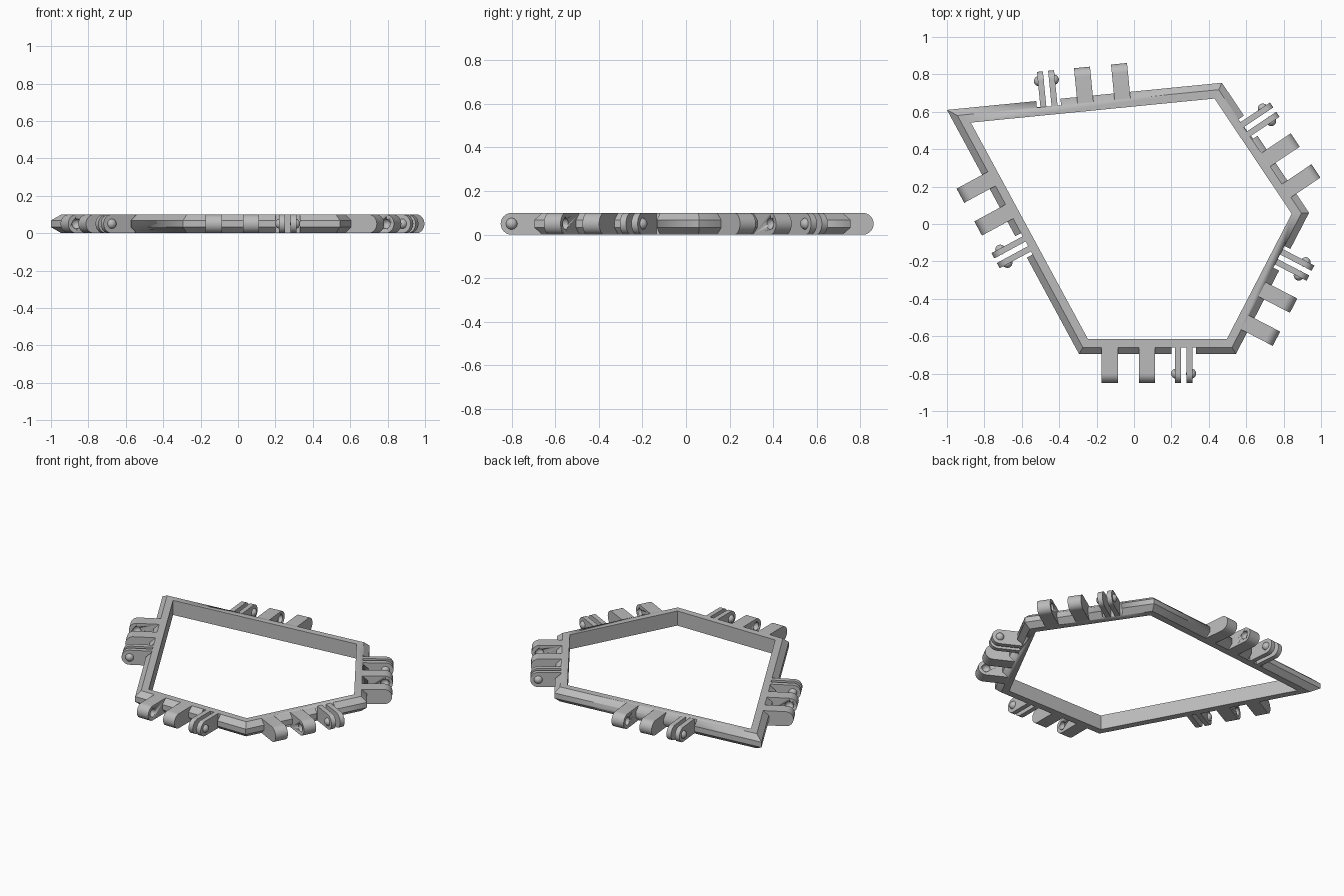
import bpy, bmesh, math
from mathutils import Matrix, Vector

cube = bpy.data.objects.get("Cube")
if cube:
    bpy.data.objects.remove(cube, do_unlink=True)

grey = bpy.data.materials.new("plain grey")
grey.use_nodes = True
GREY = (0.5, 0.5, 0.5, 1)
grey.diffuse_color = GREY
grey.node_tree.nodes["Principled BSDF"].inputs["Base Color"].default_value = GREY

H = 0.1            # overall height
WALL = 0.08        # width of the frame bar
CHAMFER = 0.035    # width of the sloped outer edge
REACH = 0.155      # how far knuckles stand out from the frame
R = H / 2          # radius of knuckle ends

# Outer corners, counterclockwise, and where each side's knuckle row starts
corners = [Vector(p) for p in ((-0.294, -0.695), (0.545, -0.695), (0.936, 0.06),
                               (0.47, 0.755), (-1.0, 0.61))]
starts = [-0.255, -0.253, -0.253, -0.201, -0.304]


def make_object(name, bm, matrix=Matrix()):
    bmesh.ops.recalc_face_normals(bm, faces=bm.faces)
    mesh = bpy.data.meshes.new(name)
    bm.to_mesh(mesh)
    bm.free()
    mesh.materials.append(grey)
    mesh.shade_smooth()
    mesh.set_sharp_from_angle(angle=math.radians(30))
    ob = bpy.data.objects.new(name, mesh)
    ob.matrix_world = matrix
    bpy.context.collection.objects.link(ob)
    return ob


def cut(ob, cutter):
    mod = ob.modifiers.new("cut", "BOOLEAN")
    mod.object = cutter
    mod.solver = "EXACT"
    cutter.hide_render = True
    cutter.hide_set(True)


def inset(i, d):
    """Corner i moved inward by d with a mitre."""
    a, b, c = corners[i - 1], corners[i], corners[(i + 1) % len(corners)]
    u, v = (b - a).normalized(), (c - b).normalized()
    n, m = Vector((-u.y, u.x)), Vector((-v.y, v.x))
    return b + (n + m) * d / (1 + n.dot(m))


def add_lug(bm, x0, x1):
    """Tongue with a round end, extruded along the side from x0 to x1."""
    tip = -REACH + R
    profile = [(CHAMFER, H), (CHAMFER, 0)]
    for k in range(25):
        a = math.pi * k / 24
        profile.append((tip - R * math.sin(a), R - R * math.cos(a)))
    face = bm.faces.new([bm.verts.new((x0, y, z)) for y, z in profile])
    ext = bmesh.ops.extrude_face_region(bm, geom=[face], use_keep_orig=True)
    moved = [e for e in ext["geom"] if isinstance(e, bmesh.types.BMVert)]
    bmesh.ops.translate(bm, verts=moved, vec=(x1 - x0, 0, 0))


def add_ball(bm, x):
    bmesh.ops.create_uvsphere(bm, u_segments=24, v_segments=14, radius=0.027,
                              matrix=Matrix.Translation((x, -REACH + R, R)))


# Frame: half-octagon section swept around the mitred corners
section = [(0, 0.032), (0, 0.068), (CHAMFER, H), (WALL, H), (WALL, 0), (CHAMFER, 0)]
bm = bmesh.new()
rings = [[bm.verts.new((*inset(i, d), z)) for d, z in section] for i in range(len(corners))]
for i, ring in enumerate(rings):
    prev = rings[i - 1]
    for k in range(len(section)):
        bm.faces.new((prev[k - 1], prev[k], ring[k], ring[k - 1]))
frame = make_object("frame", bm)

HALF = 0.043       # half width of a wide lug
PITCH = 0.199      # spacing of the knuckles
for i, start in enumerate(starts):
    a, b = corners[i], corners[(i + 1) % len(corners)]
    u, mid = (b - a).normalized(), (a + b) / 2
    place = Matrix.Translation((*mid, 0)) @ Matrix.Rotation(math.atan2(u.y, u.x), 4, "Z")

    # Wide socket lugs, dimpled on the faces that look at each other
    bm = bmesh.new()
    add_lug(bm, start - HALF, start + HALF)
    add_lug(bm, start + PITCH - HALF, start + PITCH + HALF)
    sockets = make_object(f"socket_lugs_{i + 1}", bm, place)
    bm = bmesh.new()
    add_ball(bm, start + HALF - 0.006)
    add_ball(bm, start + PITCH - HALF + 0.006)
    cut(sockets, make_object(f"dimple_cutter_{i + 1}", bm, place))

    # Thin sprung prongs with a snap ball on each outer face
    x = start + PITCH * 2 - 0.003
    bm = bmesh.new()
    for s in (-1, 1):
        add_lug(bm, x + s * 0.014, x + s * 0.046)
    make_object(f"snap_prongs_{i + 1}", bm, place)
    bm = bmesh.new()
    for s in (-1, 1):
        add_ball(bm, x + s * 0.04)
    make_object(f"snap_balls_{i + 1}", bm, place)

    # Notch in the frame's sloped edge around the prongs
    bm = bmesh.new()
    bmesh.ops.create_cube(bm, size=1, matrix=Matrix.Translation((x, CHAMFER - 0.05, R))
                          @ Matrix.Diagonal((0.13, 0.1, 0.2, 1)))
    cut(frame, make_object(f"notch_cutter_{i + 1}", bm, place))
